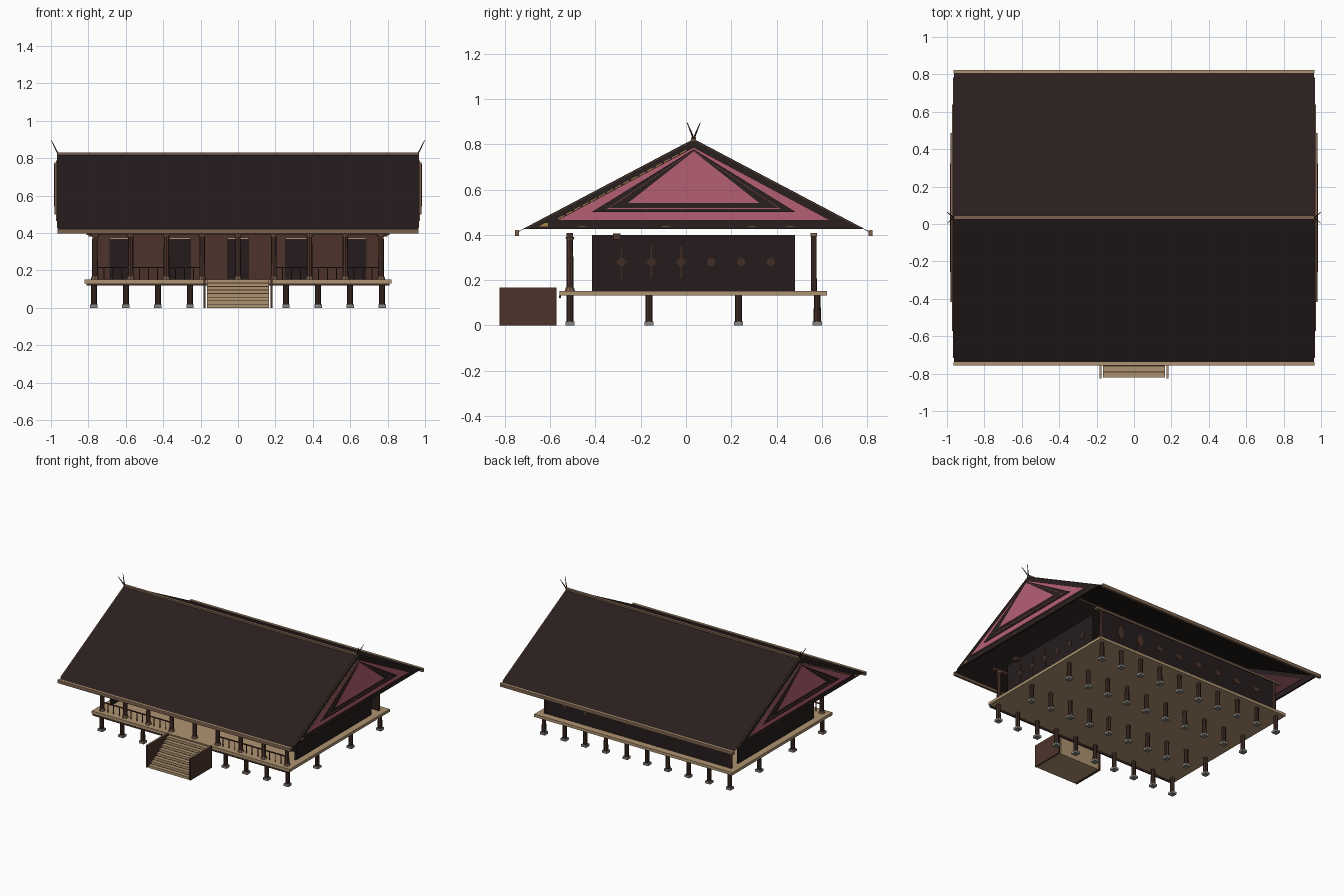
import bpy, bmesh, math
from mathutils import Matrix, Vector

if "Cube" in bpy.data.objects:
    bpy.data.objects.remove(bpy.data.objects["Cube"])

def mat(name, rgb):
    m = bpy.data.materials.new(name)
    m.diffuse_color = (*rgb, 1)
    m.use_nodes = True
    m.node_tree.nodes["Principled BSDF"].inputs["Base Color"].default_value = m.diffuse_color
    return m

ROOF = mat("dark thatch", (0.0225, 0.0132, 0.0132))
WALL = mat("dark wall", (0.019, 0.012, 0.0115))
WOOD = mat("brown wood", (0.073, 0.034, 0.024))
POST = mat("post wood", (0.054, 0.026, 0.019))
TAN = mat("tan boards", (0.43, 0.295, 0.165))
EDGE = mat("eave trim", (0.20, 0.12, 0.075))
PINK = mat("rose gable", (0.46, 0.115, 0.175))
MAROON = mat("gable lining", (0.07, 0.022, 0.03))
STONE = mat("footing stone", (0.25, 0.24, 0.22))
GOLD = mat("gold ornament", (0.36, 0.23, 0.06))

class Part:
    """Collects simple solids into one named object."""
    def __init__(self, name, material):
        self.name, self.m, self.bm = name, material, bmesh.new()

    def box(self, x0, x1, y0, y1, z0, z1):
        M = Matrix.Translation(((x0+x1)/2, (y0+y1)/2, (z0+z1)/2)) @ Matrix.Diagonal((abs(x1-x0), y1-y0, z1-z0, 1))
        bmesh.ops.create_cube(self.bm, size=1, matrix=M)

    def rod(self, a, b, r0, r1, n=8):
        a, b = Vector(a), Vector(b)
        d = b - a
        M = Matrix.Translation((a+b)/2) @ d.to_track_quat('Z', 'Y').to_matrix().to_4x4()
        bmesh.ops.create_cone(self.bm, cap_ends=True, segments=n, radius1=r0, radius2=r1, depth=d.length, matrix=M)

    def prism(self, yz, x0, x1):
        vs = [[self.bm.verts.new((x, y, z)) for y, z in yz] for x in (x0, x1)]
        self.bm.faces.new(vs[0])
        self.bm.faces.new(vs[1][::-1])
        n = len(yz)
        for i in range(n):
            j = (i+1) % n
            self.bm.faces.new((vs[0][i], vs[1][i], vs[1][j], vs[0][j]))

    def done(self):
        bmesh.ops.recalc_face_normals(self.bm, faces=self.bm.faces)
        me = bpy.data.meshes.new(self.name)
        self.bm.to_mesh(me)
        self.bm.free()
        me.materials.append(self.m)
        bpy.context.collection.objects.link(bpy.data.objects.new(self.name, me))

RY = 0.034  # ridge position in y
SL = 0.527  # roof slope

# Stilts on stone feet
feet, stilts = Part("stone_feet", STONE), Part("stilts", POST)
for i in range(10):
    x = -0.77 + i*1.54/9
    for y in (-0.513, -0.163, 0.232, 0.58):
        feet.box(x-0.02, x+0.02, y-0.02, y+0.02, 0, 0.017)
        stilts.rod((x, y, 0.012), (x, y, 0.135), 0.016, 0.015)
feet.done(); stilts.done()

# Deck and its front joist
p = Part("deck", TAN)
p.box(-0.82, 0.82, -0.56, 0.624, 0.131, 0.152)
p.done()
p = Part("front_joist", POST)
p.box(-0.81, 0.81, -0.562, -0.552, 0.12, 0.131)
p.done()

# Staircase with separate solid side panels
N = 8
prof = [(-0.575, 0), (-0.822, 0)]
for i in range(N):
    y, z = -0.822 + i*0.247/N, (i+1)*0.152/N
    prof += [(y, z), (y + 0.247/N, z)]
p = Part("stair_steps", TAN)
p.prism(prof, -0.166, 0.166)
p.done()
p = Part("tread_gaps", WOOD)
for i in range(1, N):
    y, z = -0.822 + i*0.247/N, i*0.152/N
    p.box(-0.165, 0.165, y-0.0015, y, z-0.001, z+0.002)
p.done()
p, q = Part("stair_sides", WOOD), Part("stair_side_caps", TAN)
for s in (-1, 1):
    p.box(s*0.173, s*0.185, -0.825, -0.573, 0, 0.165)
    q.box(s*0.173, s*0.185, -0.825, -0.573, 0.165, 0.167)
p.done(); q.done()

# Thin side and back walls, recessed front wall with doors
p = Part("house_walls", WALL)
for s in (-1, 1):
    p.box(s*0.758, s*0.77, -0.415, 0.482, 0.152, 0.40)
p.box(-0.77, 0.77, 0.557, 0.573, 0.152, 0.40)
p.done()
p = Part("front_boarding", WOOD)
p.box(-0.757, 0.757, -0.31, -0.298, 0.152, 0.40)
p.done()
doors, lintels = Part("front_doors", WALL), Part("door_lintels", TAN)
for x in (-0.63, -0.31, 0, 0.31, 0.63):
    doors.box(x-0.058, x+0.058, -0.316, -0.31, 0.155, 0.368)
    lintels.box(x-0.055, x+0.055, -0.319, -0.31, 0.368, 0.375)
doors.done(); lintels.done()

# Wall ornaments: side rosettes, back ovals and tall diamonds
orn = Part("wall_rosettes", POST)
for i in range(6):
    y = -0.285 + i*0.132
    for s in (-1, 1):
        orn.rod((s*0.769, y, 0.28), (s*0.773, y, 0.28), 0.019, 0.019)
        if i < 3:
            orn.box(s*0.769, s*0.7715, y-0.003, y+0.003, 0.21, 0.35)
            orn.box(s*0.769, s*0.7715, y-0.03, y+0.03, 0.277, 0.283)
orn.done()
back = Part("back_wall_ornaments", WOOD)
for i in range(1, 9):
    x, n = -0.77 + i*1.54/9, 12
    tall = x > 0.3
    n, rx, rz = (4, 0.03, 0.06) if tall else (12, 0.026, 0.018)
    vs = [back.bm.verts.new((x + rx*math.cos(2*math.pi*k/n), 0.576, 0.28 + rz*math.sin(2*math.pi*k/n))) for k in range(n)]
    f = back.bm.faces.new(vs)
    r = bmesh.ops.extrude_face_region(back.bm, geom=[f])
    for v in r["geom"]:
        if isinstance(v, bmesh.types.BMVert):
            v.co.y = 0.572
back.done()

# Veranda posts with bases and capitals
posts, ends = Part("veranda_posts", WOOD), Part("post_bases_and_capitals", EDGE)
for i in range(9):
    x, y = -0.765 + i*1.53/8, -0.513
    posts.rod((x, y, 0.15), (x, y, 0.40), 0.016, 0.014)
    ends.rod((x, y, 0.152), (x, y, 0.168), 0.022, 0.018)
    ends.rod((x, y, 0.378), (x, y, 0.39), 0.015, 0.02)
for s in (-1, 1):
    posts.rod((s*0.765, 0.565, 0.15), (s*0.765, 0.565, 0.40), 0.013, 0.012)
posts.done(); ends.done()

# Beams carried by the posts
p = Part("eave_beams", WOOD)
p.box(-0.81, 0.81, -0.527, -0.499, 0.388, 0.408)
for s in (-1, 1):
    p.box(s*0.74, s*0.80, -0.322, -0.29, 0.38, 0.407)
p.done()
p = Part("back_beam", EDGE)
p.box(-0.81, 0.81, 0.551, 0.579, 0.392, 0.408)
p.done()

# Front railings on both sides of the stairs
p = Part("railings", POST)
for s in (-1, 1):
    p.box(s*0.19, s*0.765, -0.518, -0.511, 0.212, 0.219)
    for i in range(1, 12):
        x = s*(0.19 + i*0.575/12)
        p.rod((x, -0.515, 0.152), (x, -0.515, 0.215), 0.003, 0.003, 6)
p.done()

# Thin roof shell
p = Part("roof", ROOF)
zt, run = 0.824, 0.775
ze = zt - SL*run
p.prism([(RY-run, ze), (RY, zt), (RY+run, ze),
         (RY+run, ze-0.003), (RY, zt-0.003), (RY-run, ze-0.003)], -0.962, 0.962)
p.done()
p, q = Part("eave_boards", EDGE), Part("eave_caps", TAN)
for s in (-1, 1):
    ys = sorted((RY+s*0.773, RY+s*0.79))
    p.box(-0.965, 0.965, *ys, 0.396, 0.418)
    q.box(-0.965, 0.965, *ys, 0.418, 0.421)
p.done(); q.done()
p = Part("ridge_cap", EDGE)
p.box(-0.965, 0.965, RY-0.011, RY+0.011, 0.817, 0.831)
p.done()

# Layered gables, nested triangles stepping outward
def tri(half, base, apex):
    return [(RY-half, base), (RY+half, base), (RY, apex)]

outer, ring, inner = tri(0.605, 0.464, 0.787), tri(0.452, 0.500, 0.778), tri(0.290, 0.541, 0.769)
layers = [("gable_lining", MAROON, outer, 0.950, 0.953),
          ("gable_frame", ROOF, tri(0.75, 0.425, 0.821), 0.953, 0.966),
          ("gable_outer_edge", EDGE, outer, 0.966, 0.972),
          ("gable_outer_panel", PINK, outer, 0.972, 0.973),
          ("gable_inner_edge", EDGE, ring, 0.973, 0.979),
          ("gable_inner_frame", ROOF, ring, 0.979, 0.980),
          ("gable_frame_line", PINK, tri(0.385, 0.514, 0.772), 0.980, 0.981),
          ("gable_frame_core", ROOF, tri(0.376, 0.518, 0.771), 0.981, 0.982),
          ("gable_inner_panel", PINK, inner, 0.982, 0.984)]
for name, m, t, x0, x1 in layers:
    p = Part(name, m)
    for s in (-1, 1):
        p.prism(t, s*x0, s*x1)
    p.done()

# Barge strips along the gable edges
p = Part("barge_strips", EDGE)
for s in (-1, 1):
    for k in (-1, 1):
        a, b = (RY+k*0.75, 0.4265), (RY, 0.8217)
        p.prism([a, b, (b[0], b[1]-0.004), (a[0]-k*0.008, a[1])], s*0.964, s*0.969)
p.done()

# Gold ornaments: rafter line, corner lozenge, base dashes
p = Part("gold_ornaments", GOLD)
for s in (-1, 1):
    for i in range(16):
        y0 = RY - 0.60 + i*0.036
        z0 = 0.787 - 0.534*(RY - y0) + 0.002
        y1, z1 = y0 + 0.027, z0 + 0.027*0.534
        p.prism([(y0, z0), (y1, z1), (y1, z1+0.005), (y0, z0+0.005)], s*0.965, s*0.968)
    p.prism([(-0.65, 0.437), (-0.61, 0.437), (-0.61, 0.452), (-0.625, 0.452)], s*0.965, s*0.968)
    for y in (-0.46, -0.09, 0.29, 0.46):
        p.box(s*0.965, s*0.968, y-0.016, y+0.016, 0.436, 0.440)
p.done()

# Crossed horn finials
p = Part("ridge_horns", WOOD)
for s in (-1, 1):
    for k in (-1, 1):
        p.rod((s*0.958, RY-k*0.003, 0.815), (s*0.978, RY+k*0.012, 0.855), 0.0045, 0.0035, 6)
        p.rod((s*0.978, RY+k*0.012, 0.855), (s*0.998, RY+k*0.029, 0.896), 0.0035, 0.0015, 6)
p.done()
